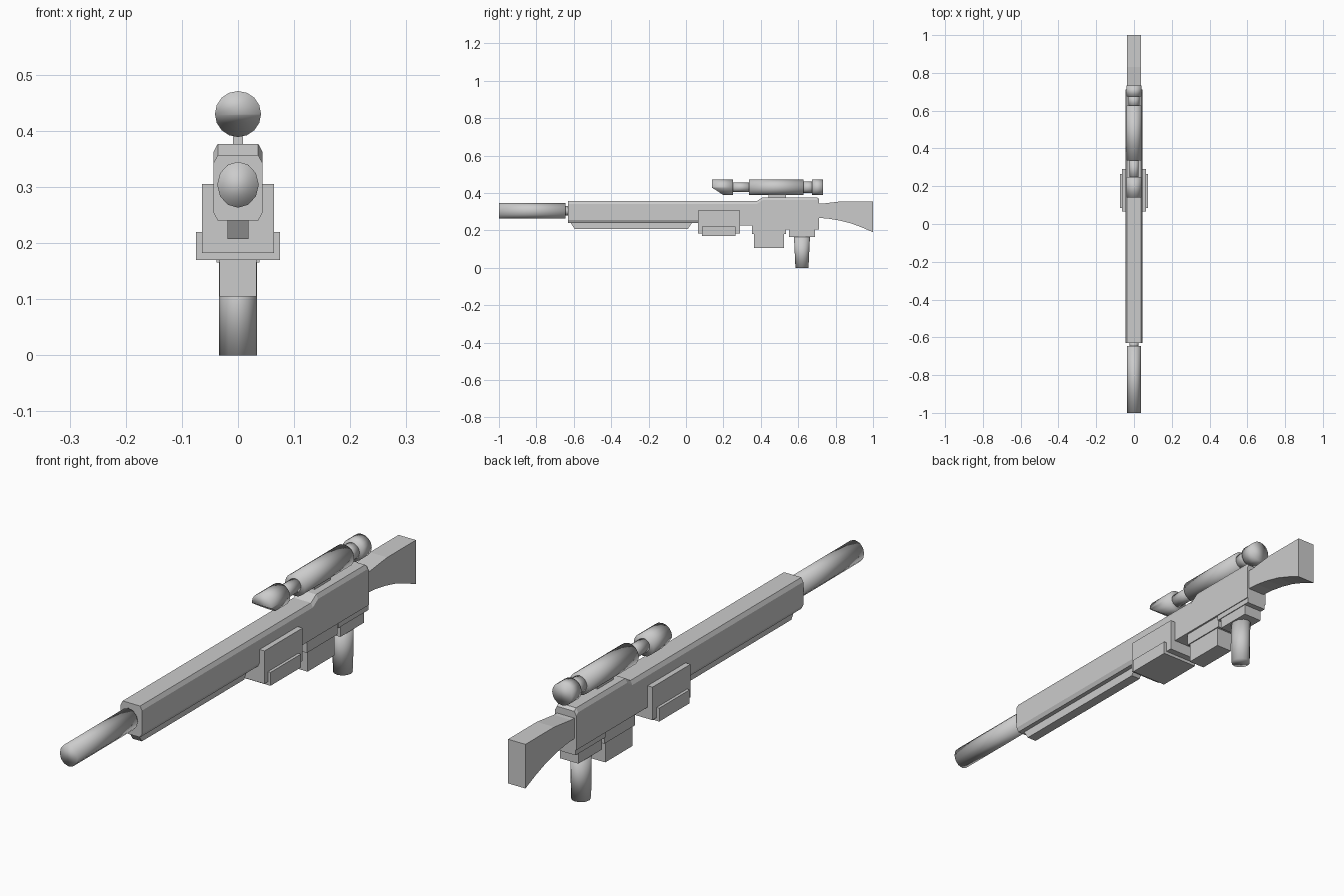
import bpy, bmesh, math
from mathutils import Vector

cube = bpy.data.objects.get("Cube")
if cube:
    bpy.data.objects.remove(cube, do_unlink=True)

grey = bpy.data.materials.new("plain_grey")
grey.use_nodes = True
colour = (0.6, 0.6, 0.6, 1)
grey.diffuse_color = colour
grey.node_tree.nodes["Principled BSDF"].inputs["Base Color"].default_value = colour


def finish(name, bm, smooth=False):
    bmesh.ops.recalc_face_normals(bm, faces=bm.faces)
    mesh = bpy.data.meshes.new(name)
    bm.to_mesh(mesh)
    bm.free()
    mesh.materials.append(grey)
    for p in mesh.polygons:
        p.use_smooth = smooth
    obj = bpy.data.objects.new(name, mesh)
    bpy.context.collection.objects.link(obj)
    return obj


def loft(bm, rings):
    """Skin a list of equal-length rings and cap both ends."""
    loops = [[bm.verts.new(p) for p in ring] for ring in rings]
    for a, b in zip(loops, loops[1:]):
        for i in range(len(a)):
            j = (i + 1) % len(a)
            bm.faces.new((a[i], a[j], b[j], b[i]))
    bm.faces.new(loops[0])
    bm.faces.new(loops[-1])


def block(name, hw, y0, y1, z0, z1):
    prism(name, hw, [(y0, z0), (y1, z0), (y1, z1), (y0, z1)])


def prism(name, hw, outline):
    bm = bmesh.new()
    loft(bm, [[(x, y, z) for y, z in outline] for x in (-hw, hw)])
    finish(name, bm)


def tube(name, y0, y1, z, rx, rz, sides=16, cut=None):
    """Round part along y; cut is an optional (point, normal) trimming plane."""
    bm = bmesh.new()
    angles = [math.tau * i / sides for i in range(sides)]
    loft(bm, [[(rx * math.sin(a), y, z + rz * math.cos(a)) for a in angles]
              for y in (y0, y1)])
    if cut:
        geom = bm.verts[:] + bm.edges[:] + bm.faces[:]
        bmesh.ops.bisect_plane(bm, geom=geom, plane_co=cut[0], plane_no=cut[1],
                               clear_outer=True)
        bmesh.ops.holes_fill(bm, edges=[e for e in bm.edges if e.is_boundary])
    finish(name, bm, True)


# Chamfered main body, stepping up to the receiver
def body_ring(y, z0, z1, hw=0.044, cx=0.008, cz=0.015):
    half = [(hw - cx, z0), (hw, z0 + cz), (hw, z1 - cz), (hw - cx, z1)]
    pts = half + [(-x, z) for x, z in reversed(half)]
    return [(x, y, z) for x, z in pts]


bm = bmesh.new()
loft(bm, [body_ring(-0.63, 0.24, 0.357), body_ring(0.1, 0.24, 0.357),
          body_ring(0.38, 0.24, 0.357), body_ring(0.41, 0.24, 0.377),
          body_ring(0.70, 0.24, 0.377), body_ring(0.711, 0.24, 0.368)])
finish("main_body", bm)
block("lower_receiver", 0.044, 0.25, 0.711, 0.225, 0.30)

# Barrel and its collar
tube("barrel", -1.0, -0.645, 0.304, 0.037, 0.041, 12)
tube("barrel_collar", -0.66, -0.62, 0.304, 0.025, 0.025, 12)

# Rail below the fore-end
prism("under_rail", 0.019, [(-0.62, 0.245), (-0.595, 0.207), (0.01, 0.207), (0.035, 0.245)])

# Side housing with its plate
block("side_housing", 0.064, 0.065, 0.29, 0.182, 0.305)
block("housing_plate", 0.075, 0.085, 0.265, 0.17, 0.22)

# Magazine and trigger block
block("magazine", 0.033, 0.364, 0.524, 0.105, 0.23)
block("magazine_well", 0.037, 0.354, 0.535, 0.18, 0.23)
block("grip_block", 0.038, 0.55, 0.69, 0.165, 0.23)
block("grip_block_collar", 0.041, 0.535, 0.711, 0.205, 0.23)

# Tapered pistol grip
bm = bmesh.new()
turn = [math.tau * i / 12 for i in range(12)]
loft(bm, [[(0.034 * math.cos(a), 0.62 + ry * math.sin(a), z) for a in turn]
          for z, ry in ((0, 0.035), (0.17, 0.043))])
finish("grip", bm, True)

# Stock with a curved underside
prism("stock", 0.036, [(0.70, 0.343), (0.73, 0.343), (0.83, 0.355), (1.0, 0.355),
                       (1.0, 0.19), (0.94, 0.216), (0.88, 0.238), (0.82, 0.253),
                       (0.76, 0.263), (0.70, 0.267)])

# Scope, made of stepped tubes, with a slanted hood at the front
SCOPE_Z = 0.43
block("scope_mount", 0.009, 0.44, 0.535, 0.37, 0.40)
tube("scope_hood", 0.14, 0.25, SCOPE_Z, 0.041, 0.041,
     cut=(Vector((0, 0.14, 0.428)), Vector((0, -0.55, -0.83))))
tube("scope_front_neck", 0.24, 0.345, SCOPE_Z, 0.025, 0.025)
tube("scope_body", 0.337, 0.628, SCOPE_Z, 0.041, 0.041)
tube("scope_rear_neck", 0.62, 0.685, SCOPE_Z, 0.03, 0.03)
tube("scope_eyepiece", 0.675, 0.732, SCOPE_Z, 0.041, 0.041)
